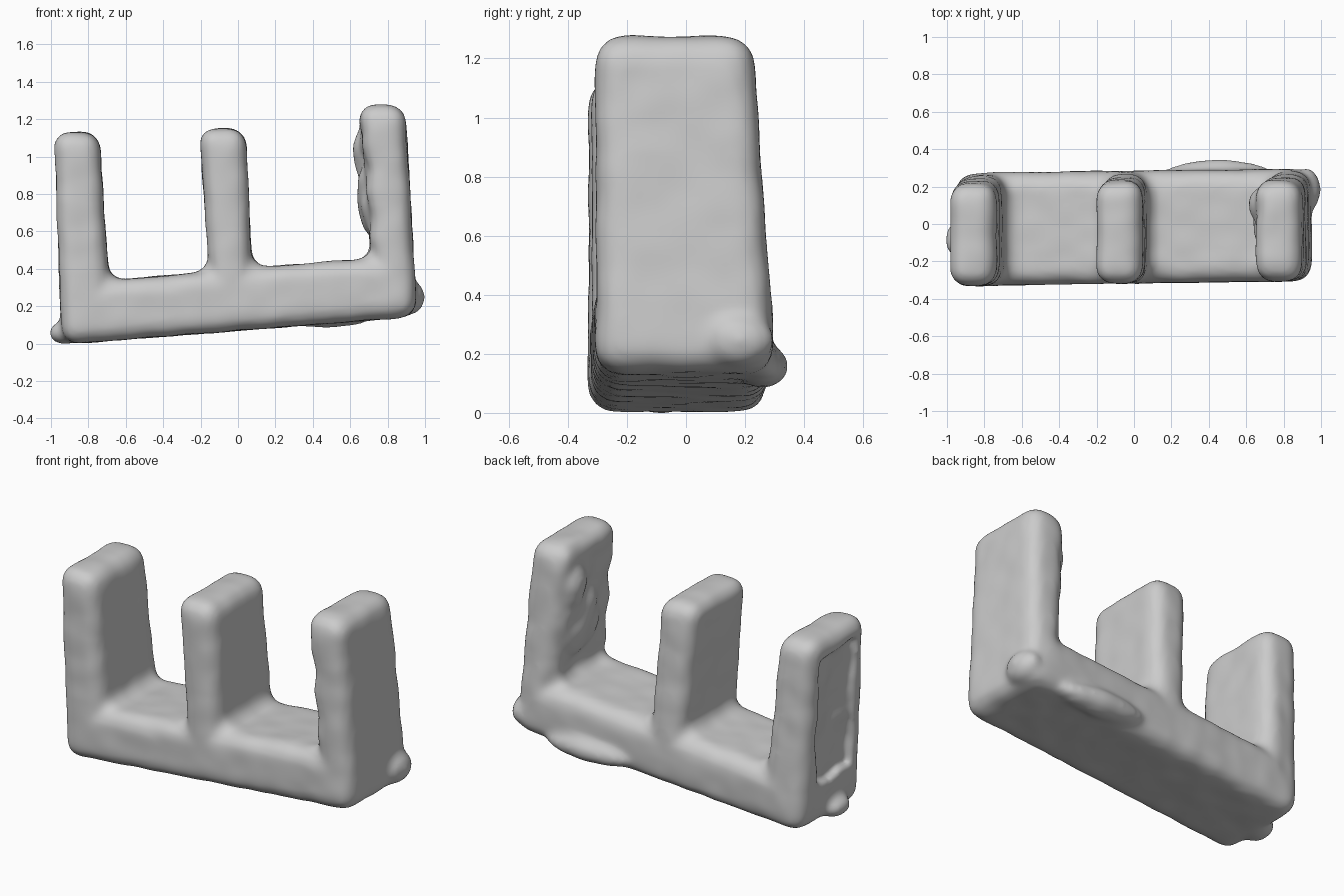
import bpy, bmesh
from mathutils import Matrix, noise

if "Cube" in bpy.data.objects:
    bpy.data.objects.remove(bpy.data.objects["Cube"])

# E-shaped outline of base and three posts, seen from the front (x, z)
OUTLINE = [(-0.94, 0.0), (0.955, 0.15), (0.89, 1.275), (0.65, 1.275),
           (0.725, 0.455), (0.07, 0.405), (0.04, 1.15), (-0.205, 1.15),
           (-0.15, 0.385), (-0.695, 0.335), (-0.745, 1.13), (-0.985, 1.13)]

# Lumps on the surface: centre, half sizes
LUMPS = [((0.92, 0.18, 0.25), (0.075, 0.12, 0.09)),
         ((0.45, 0.26, 0.16), (0.3, 0.085, 0.07)),
         ((-0.93, -0.08, 0.06), (0.08, 0.1, 0.06)),
         ((0.69, 0.1, 1.02), (0.075, 0.09, 0.14)),
         ((0.71, 0.02, 0.8), (0.07, 0.19, 0.22))]


def add_object(name, bm):
    mesh = bpy.data.meshes.new(name)
    bm.to_mesh(mesh)
    bm.free()
    obj = bpy.data.objects.new(name, mesh)
    bpy.context.collection.objects.link(obj)
    return obj


# Body: extruded outline with rounded edges
bm = bmesh.new()
face = bm.faces.new([bm.verts.new((x, -0.315, z)) for x, z in OUTLINE])
ext = bmesh.ops.extrude_face_region(bm, geom=[face])
for v in [g for g in ext["geom"] if isinstance(g, bmesh.types.BMVert)]:
    # back side leans inward towards the top
    v.co.y = 0.285 - 0.07 * max(0, v.co.z - 0.25)
for v in bm.verts:
    v.co.y += 0.015 * v.co.x
bmesh.ops.recalc_face_normals(bm, faces=bm.faces)
bmesh.ops.bevel(bm, geom=bm.edges[:], offset=0.085, segments=4, profile=0.5,
                affect='EDGES', clamp_overlap=True)
for pos, size in LUMPS:
    bmesh.ops.create_icosphere(bm, subdivisions=3, radius=1,
                               matrix=Matrix.Translation(pos) @ Matrix.Diagonal((*size, 1)))
body = add_object("three_post_stand", bm)

# Cutter: shallow uneven hollow in the outer face of the left post
bm = bmesh.new()
bmesh.ops.create_cube(bm, size=1, matrix=Matrix.Translation((-0.98, -0.05, 0.64))
                      @ Matrix.Rotation(-0.04, 4, 'Y') @ Matrix.Diagonal((0.11, 0.34, 0.78, 1)))
bmesh.ops.subdivide_edges(bm, edges=bm.edges[:], cuts=9, use_grid_fill=True)
for v in bm.verts:
    v.co += 0.035 * noise.noise_vector(v.co * 6)
cutter = add_object("hollow_cutter", bm)
cutter.hide_render = True
cutter.hide_set(True)


def remesh(name, size):
    m = body.modifiers.new(name, 'REMESH')
    m.mode = 'VOXEL'
    m.voxel_size = size


# Fuse, hollow out and soften
remesh("fuse", 0.018)
cut = body.modifiers.new("hollow", 'BOOLEAN')
cut.operation = 'DIFFERENCE'
cut.object = cutter
remesh("even_out", 0.016)
soft = body.modifiers.new("soften", 'SMOOTH')
soft.factor = 0.5
soft.iterations = 10

# Bake, then add slight unevenness, stronger on faces that look left
deps = bpy.context.evaluated_depsgraph_get()
mesh = bpy.data.meshes.new_from_object(body.evaluated_get(deps))
body.modifiers.clear()
body.data = mesh
normals = [v.normal.copy() for v in mesh.vertices]
for v, n in zip(mesh.vertices, normals):
    rough = 0.005 + (0.012 * max(0, -n.x) if v.co.x > 0.5 else 0)
    v.co += n * (rough * noise.noise(v.co * 8) + 0.003)
low = min(v.co.z for v in mesh.vertices)
for v in mesh.vertices:
    v.co.z -= low
for p in mesh.polygons:
    p.use_smooth = True
bpy.data.objects.remove(cutter)
